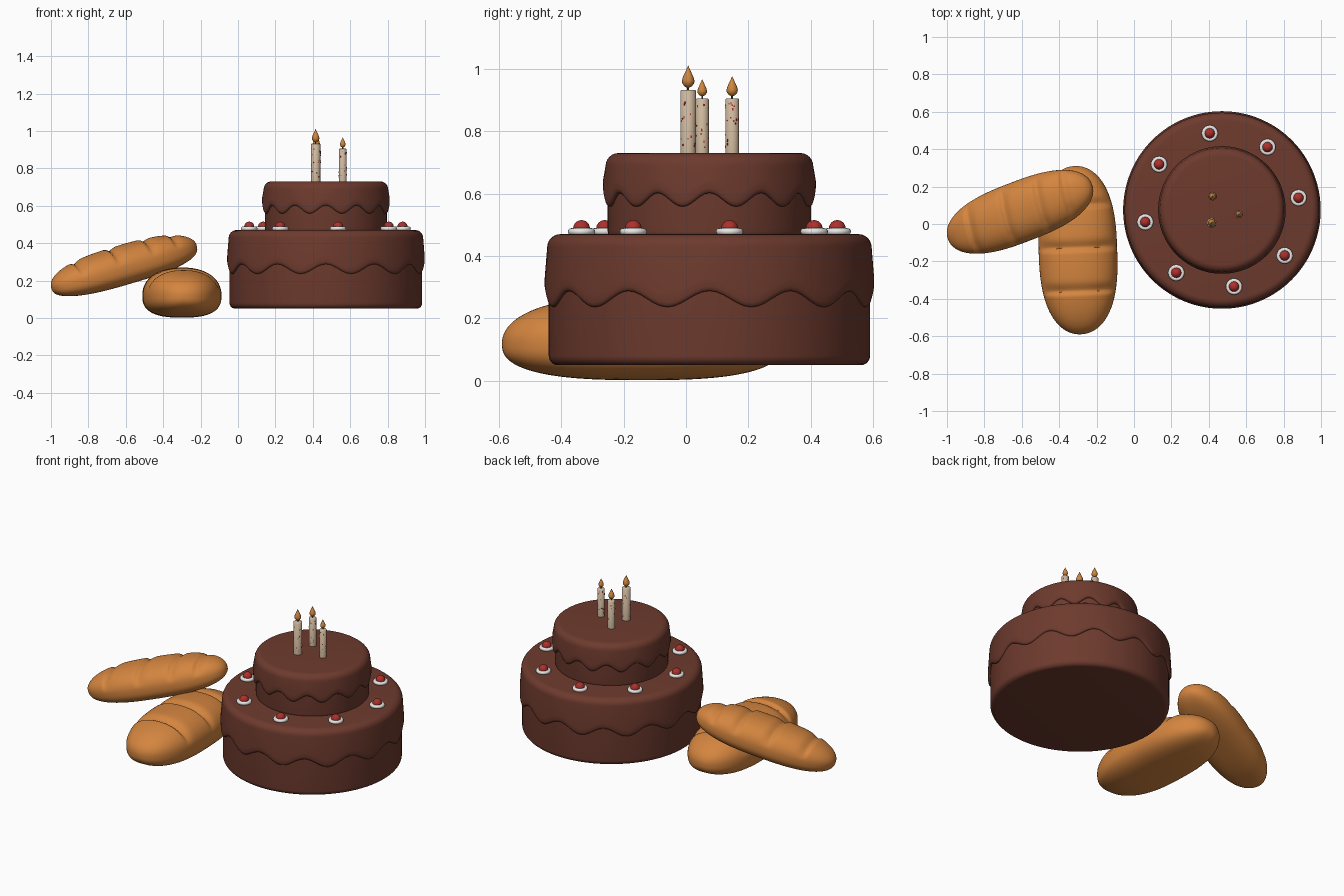
import bpy, bmesh, math, random
from mathutils import Vector, Matrix

if "Cube" in bpy.data.objects:
    bpy.data.objects.remove(bpy.data.objects["Cube"])

random.seed(4)
CX, CY = 0.47, 0.075


def mat(name, rgb):
    m = bpy.data.materials.new(name)
    m.diffuse_color = (*rgb, 1)
    m.use_nodes = True
    m.node_tree.nodes["Principled BSDF"].inputs["Base Color"].default_value = m.diffuse_color
    return m


CHOC = mat("chocolate", (0.155, 0.043, 0.027))
CRUST = mat("golden crust", (0.66, 0.235, 0.05))
RED = mat("cherry red", (0.42, 0.03, 0.025))
CREAM = mat("white cream", (0.80, 0.79, 0.77))
WAX = mat("candle wax", (0.62, 0.48, 0.34))
FLAME = mat("flame orange", (0.62, 0.24, 0.05))
WICK = mat("dark wick", (0.05, 0.03, 0.02))


def skin(name, rings, material, matrix=None, angle=50):
    """Closed surface through a list of equal rings, with capped ends."""
    bm = bmesh.new()
    vs = [[bm.verts.new(p) for p in ring] for ring in rings]
    n = len(vs[0])
    for a, b in zip(vs, vs[1:]):
        for i in range(n):
            j = (i + 1) % n
            bm.faces.new((a[i], a[j], b[j], b[i]))
    bm.faces.new(vs[0][::-1])
    bm.faces.new(vs[-1])
    bmesh.ops.recalc_face_normals(bm, faces=bm.faces)
    me = bpy.data.meshes.new(name)
    bm.to_mesh(me)
    bm.free()
    me.materials.append(material)
    ob = bpy.data.objects.new(name, me)
    bpy.context.collection.objects.link(ob)
    if matrix:
        ob.matrix_world = matrix
    bpy.ops.object.select_all(action='DESELECT')
    ob.select_set(True)
    bpy.context.view_layer.objects.active = ob
    bpy.ops.object.shade_smooth_by_angle(angle=math.radians(angle))
    return ob


def lathe(name, profile, loc, material, n=24):
    """Revolve (radius, z) points; z may be a function of the angle."""
    rings = []
    for r, z in profile:
        ring = []
        for i in range(n):
            a = math.tau * i / n
            ring.append((r * math.cos(a), r * math.sin(a), z(a) if callable(z) else z))
        rings.append(ring)
    return skin(name, rings, material, Matrix.Translation(loc))


def fillet(r, z, f, a0, a1, steps=6):
    """Rounded corner whose arc is centred on (r, z)."""
    return [(r + f * math.cos(math.radians(a0 + (a1 - a0) * i / steps)),
             z + f * math.sin(math.radians(a0 + (a1 - a0) * i / steps))) for i in range(steps + 1)]


def tier(name, r_body, r_ice, z0, z1, hem, amp, waves):
    # sponge
    f = 0.03
    body = [(0.01, z0)] + fillet(r_body - f, z0 + f, f, -90, 0) + [(r_body, z1 - 0.05), (r_body - 0.05, z1 - 0.02)]
    lathe(name + "_sponge", body, (CX, CY, 0), CHOC, 96)

    # icing with wavy hem
    def edge(dz):
        return lambda a: hem + amp * math.cos(waves * a) + dz
    g = 0.042
    ice = [(0.01, z1)] + fillet(r_ice - 0.008 - g, z1 - g, g, 90, 0)
    ice += [(r_ice, edge(0.04)), (r_ice, edge(0.015)), (r_ice - 0.003, edge(0.005)),
            (r_ice - 0.008, edge(0)), (r_body - 0.015, edge(0.001))]
    lathe(name + "_icing", ice, (CX, CY, 0), CHOC, 144)


tier("lower_tier", 0.515, 0.528, 0.05, 0.47, 0.262, 0.026, 12)
tier("upper_tier", 0.326, 0.341, 0.45, 0.73, 0.580, 0.022, 12)

# cherries on cream rings
for k in range(8):
    a = math.radians(9 + 45 * k)
    p = (CX + 0.415 * math.cos(a), CY + 0.415 * math.sin(a), 0.468)
    lathe(f"cream_ring_{k}", [(0.038, 0)] + fillet(0.033, 0.01, 0.011, -60, 90) + [(0.02, 0.016)], p, CREAM)
    lathe(f"cherry_{k}", fillet(0, 0.02, 0.027, -85, 89, 12), p, RED)

# candles with wick, flame and red sprinkles
for k, (x, y, top, r, fl) in enumerate([(0.415, 0.007, 0.932, 0.025, 0.072),
                                        (0.56, 0.052, 0.905, 0.021, 0.055),
                                        (0.42, 0.148, 0.905, 0.022, 0.065)]):
    lathe(f"candle_{k}", [(r, 0.72), (r, top - 0.003), (r - 0.003, top)], (x, y, 0), WAX)
    lathe(f"wick_{k}", [(0.003, top - 0.005), (0.003, top + 0.015)], (x, y, 0), WICK, 8)
    shape = [(0.05, 0), (0.6, 0.08), (0.95, 0.22), (1, 0.34), (0.8, 0.52), (0.5, 0.7), (0.22, 0.87), (0.03, 1)]
    lathe(f"flame_{k}", [(q * fl * 0.28, top + 0.006 + h * fl) for q, h in shape], (x, y, 0), FLAME, 16)
    bm = bmesh.new()
    for i in range(26):
        a, z = random.uniform(0, math.tau), 0.74 + (top - 0.75) * random.random()
        m = (Matrix.Translation((x, y, z)) @ Matrix.Rotation(a, 4, 'Z')
             @ Matrix.Translation((r, 0, 0)) @ Matrix.Diagonal((0.002, 0.004, random.uniform(0.004, 0.009), 1)))
        bmesh.ops.create_cube(bm, size=1, matrix=m)
    me = bpy.data.meshes.new(f"sprinkles_{k}")
    bm.to_mesh(me)
    bm.free()
    me.materials.append(RED)
    bpy.context.collection.objects.link(bpy.data.objects.new(f"sprinkles_{k}", me))


def loaf(name, L, W, up, down, cuts, slant, matrix):
    """Bread along local x: domed top, flatter base, slanted slashes across the top."""
    n, m, rings = 120, 64, []

    def spow(v, e):
        return math.copysign(abs(v) ** e, v)
    for i in range(n + 1):
        u = -math.cos(math.pi * (0.008 + 0.984 * i / n))
        s = (1 - abs(u) ** 2.7) ** (1 / 2.1)
        ring = []
        for j in range(m):
            a = math.tau * j / m
            c, d = math.cos(a), math.sin(a)
            y = W / 2 * s * spow(c, 0.9 if d > 0 else 0.75)
            z = (up if d > 0 else down) * (s if d > 0 else s ** 0.8) * spow(d, 0.9 if d > 0 else 0.75)
            x = u * L / 2
            # slash: steep on one side, gentle on the other
            dip = 0
            for q in cuts:
                t = x - q - slant * y
                dip += math.exp(-(t / (0.011 if t < 0 else 0.032)) ** 2)
            k = 1 - 0.13 * dip * min(1, max(0, d * 1.7 - 0.35))
            ring.append((x, y * k, z * k))
        rings.append(ring)
    skin(name, rings, CRUST, matrix, 60)


# loaves: one flat on the ground, one leaning across it
loaf("lower_loaf", 0.90, 0.42, 0.15, 0.118, (-0.22, 0.01, 0.24), 0.0,
     Matrix.Translation((-0.30, -0.14, 0.12)) @ Matrix.Rotation(math.radians(92), 4, 'Z'))
loaf("leaning_loaf", 0.85, 0.325, 0.115, 0.095, (-0.27, -0.06, 0.14, 0.29), 0.12,
     Matrix.Translation((-0.61, 0.065, 0.275)) @ Matrix.Rotation(math.radians(21), 4, 'Z')
     @ Matrix.Rotation(math.radians(-15.5), 4, 'Y'))
